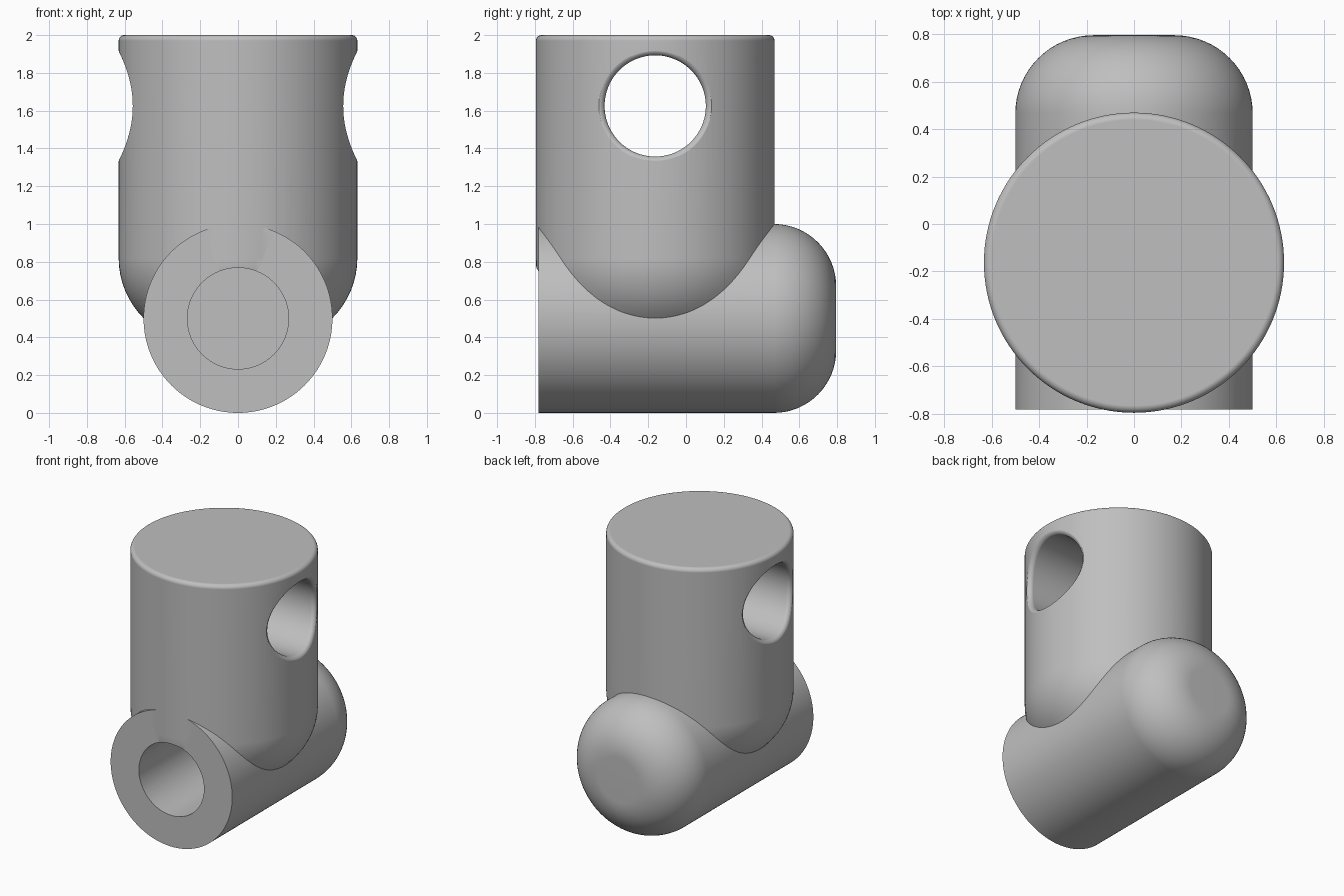
import bpy, bmesh, math
from mathutils import Matrix

if "Cube" in bpy.data.objects:
    bpy.data.objects.remove(bpy.data.objects["Cube"], do_unlink=True)

grey = bpy.data.materials.new("plain grey")
grey.use_nodes = True
colour = (0.52, 0.52, 0.52, 1)
grey.diffuse_color = colour
grey.node_tree.nodes["Principled BSDF"].inputs["Base Color"].default_value = colour

POST_R, POST_Y = 0.632, -0.163
ARM_R = 0.5
HOLE_R, RIM = 0.268, 0.032


def link(name, bm):
    bmesh.ops.recalc_face_normals(bm, faces=bm.faces)
    mesh = bpy.data.meshes.new(name)
    bm.to_mesh(mesh)
    bm.free()
    ob = bpy.data.objects.new(name, mesh)
    bpy.context.collection.objects.link(ob)
    mesh.materials.append(grey)
    return ob


def arc(cx, cz, r, start, end, steps):
    angles = [math.radians(start + (end - start) * i / steps) for i in range(steps + 1)]
    return [(cx + r * math.cos(a), cz + r * math.sin(a)) for a in angles]


def lathe(name, profile, matrix, sides=128):
    """Revolve (radius, height) points around z, then place the result."""
    bm = bmesh.new()
    verts = [bm.verts.new((r, 0, h)) for r, h in profile]
    edges = [bm.edges.new(pair) for pair in zip(verts, verts[1:])]
    bmesh.ops.spin(bm, geom=verts + edges, cent=(0, 0, 0), axis=(0, 0, 1),
                   angle=math.tau, steps=sides)
    bmesh.ops.remove_doubles(bm, verts=bm.verts, dist=0.00005)
    bm.transform(matrix)
    return link(name, bm)


def flared_hole(name, sides=96, steps=8):
    """Cross-hole cutter whose rounded rim follows the curved post wall."""
    quarter = [math.pi / 2 * i / steps for i in range(steps + 1)]
    stations = ([(-1, None)] + [(-1, a) for a in reversed(quarter)]
                + [(1, a) for a in quarter] + [(1, None)])
    bm = bmesh.new()
    rings = []
    for side, a in stations:
        ring = []
        for i in range(sides):
            t = math.tau * i / sides
            if a is None:
                r, x = HOLE_R + RIM, 1
            else:
                r = HOLE_R + RIM * (1 - math.cos(a))
                wall = math.sqrt(POST_R ** 2 - ((HOLE_R + RIM) * math.cos(t)) ** 2)
                x = wall + 0.001 - RIM * (1 - math.sin(a))
            ring.append(bm.verts.new((side * x, r * math.cos(t), r * math.sin(t))))
        rings.append(ring)
    for low, high in zip(rings, rings[1:]):
        for i in range(sides):
            j = (i + 1) % sides
            bm.faces.new((low[i], low[j], high[j], high[i]))
    bm.faces.new(rings[0])
    bm.faces.new(rings[-1])
    bm.transform(Matrix.Translation((0, POST_Y, 1.625)))
    return link(name, bm)


# Upright post: rounded underside, small rounded top edge
BASE_F, TOP_F = 0.45, 0.03
post_profile = ([(0, 0.82 - BASE_F)]
                + arc(POST_R - BASE_F, 0.82, BASE_F, -90, 0, 16)
                + arc(POST_R - TOP_F, 2 - TOP_F, TOP_F, 0, 90, 6) + [(0, 2)])
body = lathe("connector_body", post_profile, Matrix.Translation((0, POST_Y, 0)))

# Horizontal arm: flat front, rounded back
along_y = Matrix.Translation((0, 0, ARM_R)) @ Matrix.Rotation(-math.pi / 2, 4, 'X')
END_F = 0.33
arm_profile = ([(0, -0.782), (ARM_R, -0.782)]
               + arc(ARM_R - END_F, 0.795 - END_F, END_F, 0, 90, 16) + [(0, 0.795)])
arm = lathe("arm", arm_profile, along_y)

# Blind front bore and cross hole
bore = lathe("bore_cutter", [(0, -1), (HOLE_R, -1), (HOLE_R, 0.4), (0, 0.4)], along_y)
hole = flared_hole("cross_hole_cutter")

for tool, operation in ((arm, 'UNION'), (bore, 'DIFFERENCE'), (hole, 'DIFFERENCE')):
    mod = body.modifiers.new(tool.name, 'BOOLEAN')
    mod.operation, mod.object, mod.solver = operation, tool, 'EXACT'

# Bake the booleans and drop the helpers
bpy.context.view_layer.update()
result = bpy.data.meshes.new_from_object(
    body.evaluated_get(bpy.context.evaluated_depsgraph_get()))
body.modifiers.clear()
body.data = result
for helper in (arm, bore, hole):
    bpy.data.objects.remove(helper, do_unlink=True)
result.materials.clear()
result.materials.append(grey)
for face in result.polygons:
    face.material_index = 0

# Smooth shading with crisp edges and flat caps
bpy.ops.object.select_all(action='DESELECT')
body.select_set(True)
bpy.context.view_layer.objects.active = body
bpy.ops.object.shade_smooth_by_angle(angle=math.radians(30))
weighted = body.modifiers.new("even_shading", 'WEIGHTED_NORMAL')
weighted.keep_sharp = True
